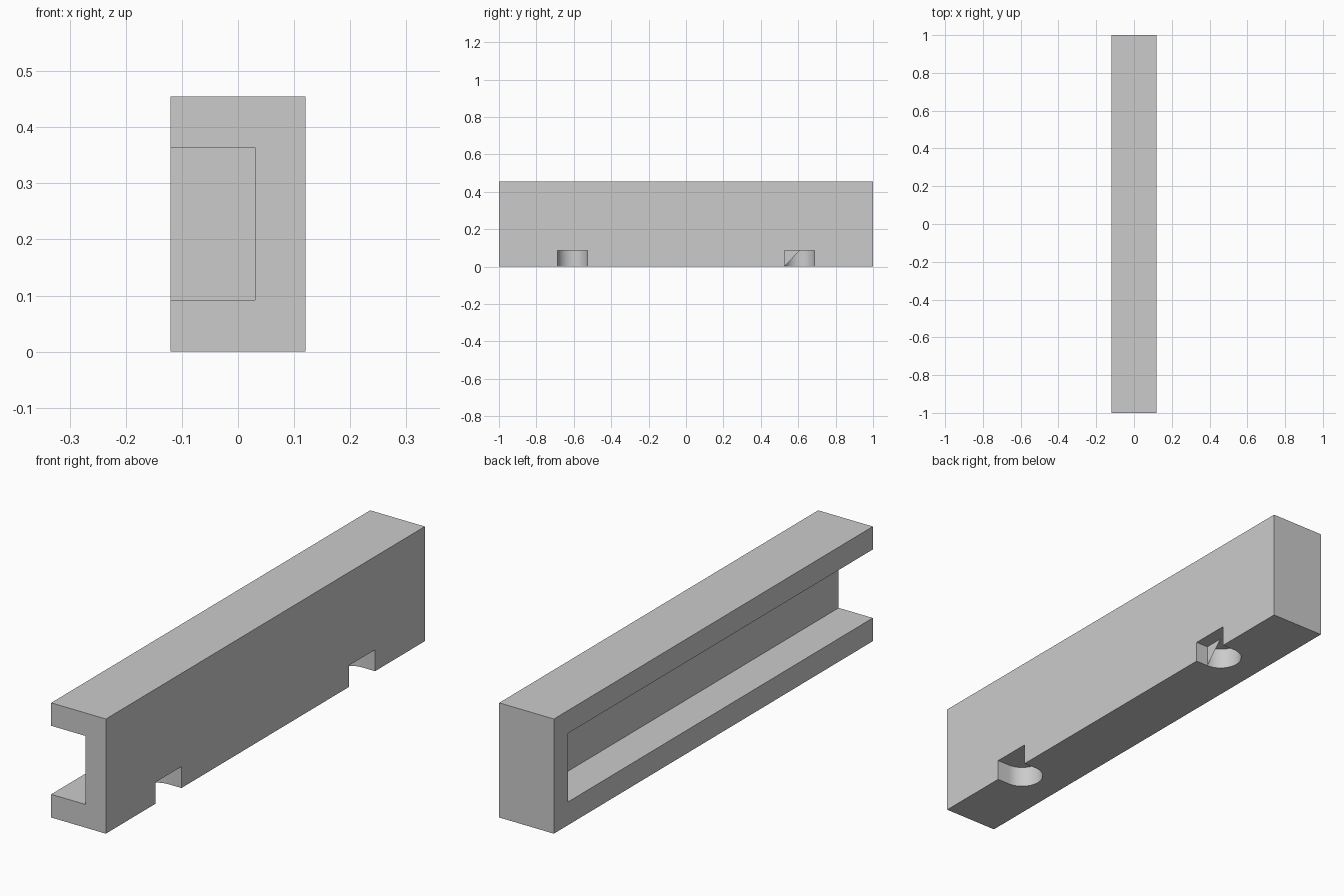
import bpy, bmesh, math
from mathutils import Vector

if "Cube" in bpy.data.objects:
    bpy.data.objects.remove(bpy.data.objects["Cube"], do_unlink=True)

WIDTH, LENGTH, HEIGHT = 0.24, 2.0, 0.455
NOTCH_Y, NOTCH_R, NOTCH_TOP, NOTCH_X = 0.607, 0.081, 0.085, 0.065

grey = bpy.data.materials.new("plain grey")
grey.use_nodes = True
colour = (0.6, 0.6, 0.6, 1)
grey.diffuse_color = colour
grey.node_tree.nodes["Principled BSDF"].inputs["Base Color"].default_value = colour


def finish(name, bm):
    mesh = bpy.data.meshes.new(name)
    bm.to_mesh(mesh)
    bm.free()
    mesh.materials.append(grey)
    obj = bpy.data.objects.new(name, mesh)
    bpy.context.collection.objects.link(obj)
    return obj


def box(name, low, high):
    low, high = Vector(low), Vector(high)
    bm = bmesh.new()
    bmesh.ops.create_cube(bm, size=1)
    for v in bm.verts:
        v.co = (low + high) / 2 + v.co * (high - low)
    return finish(name, bm)


def notch_cutter(name, y):
    # Straight-sided opening with a half-round inner end
    outline = [(WIDTH, y - NOTCH_R), (WIDTH, y + NOTCH_R)]
    steps = 32
    for i in range(steps + 1):
        a = math.pi / 2 + math.pi * i / steps
        outline.append((NOTCH_X + NOTCH_R * math.cos(a), y + NOTCH_R * math.sin(a)))
    bm = bmesh.new()
    face = bm.faces.new([bm.verts.new((px, py, -0.1)) for px, py in outline])
    top = bmesh.ops.extrude_face_region(bm, geom=[face])["geom"]
    bmesh.ops.translate(bm, vec=(0, 0, NOTCH_TOP + 0.1),
                        verts=[g for g in top if isinstance(g, bmesh.types.BMVert)])
    bmesh.ops.recalc_face_normals(bm, faces=bm.faces[:])
    return finish(name, bm)


# Solid bar
bar = box("channel_bar", (-WIDTH / 2, -LENGTH / 2, 0), (WIDTH / 2, LENGTH / 2, HEIGHT))

# Side channel, open at the front and closed at the back, plus two underside notches
cutters = [
    box("channel_cutter", (-WIDTH, -LENGTH, 0.092), (0.03, 0.91, 0.364)),
    notch_cutter("front_notch_cutter", -NOTCH_Y),
    notch_cutter("back_notch_cutter", NOTCH_Y),
]
bpy.ops.object.select_all(action="DESELECT")
bpy.context.view_layer.objects.active = bar
bar.select_set(True)
for cutter in cutters:
    cutter.hide_render = True
    mod = bar.modifiers.new(cutter.name, "BOOLEAN")
    mod.operation, mod.solver, mod.object = "DIFFERENCE", "EXACT", cutter
    bpy.ops.object.modifier_apply(modifier=mod.name)
    bpy.data.objects.remove(cutter, do_unlink=True)
bpy.ops.object.shade_smooth_by_angle(angle=math.radians(30))

# Small triangular web inside the back notch
bm = bmesh.new()
side = NOTCH_Y - NOTCH_R
bm.faces.new([bm.verts.new((NOTCH_X, y, z)) for y, z in
              ((side, 0), (NOTCH_Y, NOTCH_TOP), (side, NOTCH_TOP))])
finish("notch_web", bm)
